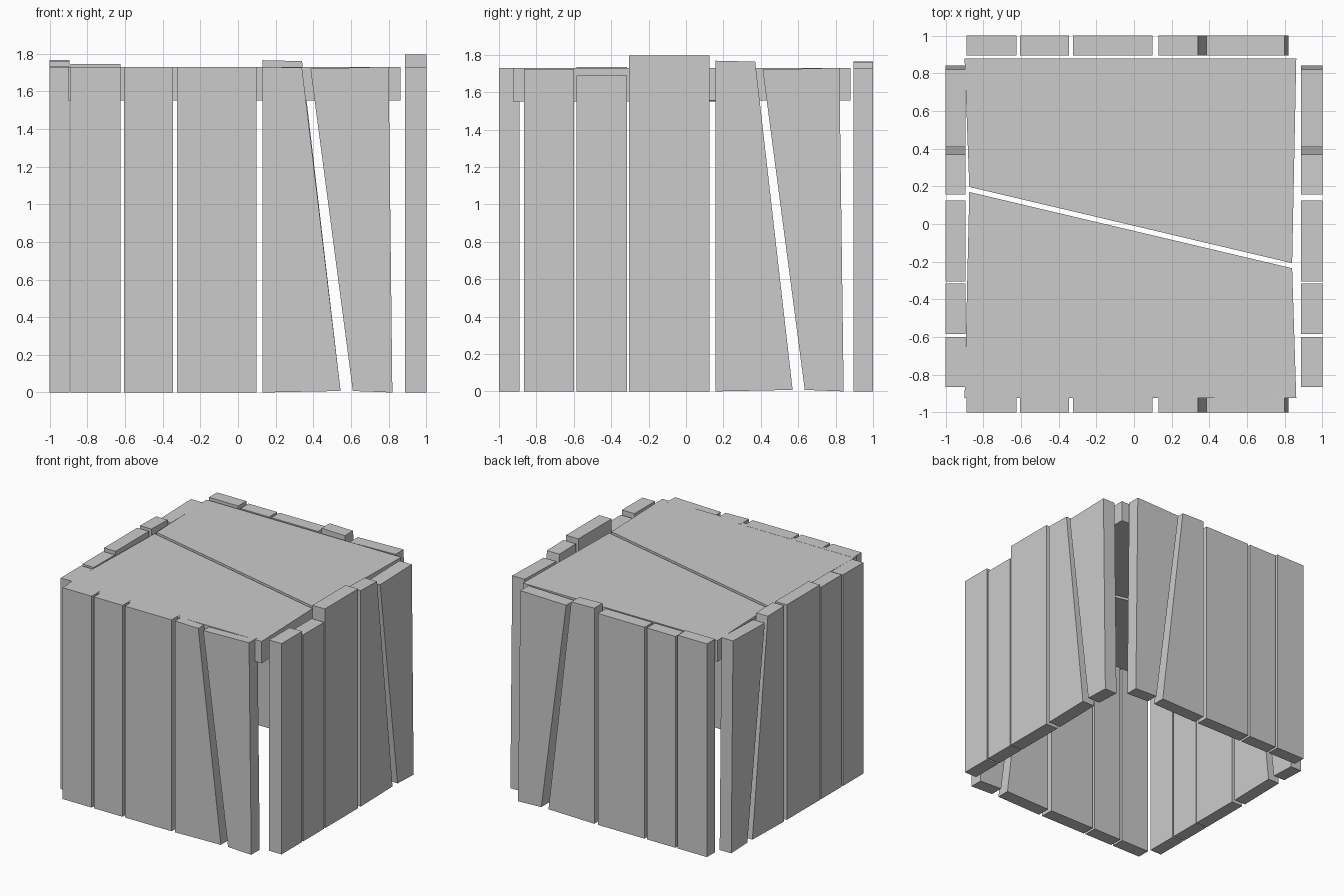
import bpy

if "Cube" in bpy.data.objects:
    bpy.data.objects.remove(bpy.data.objects["Cube"])

def prism(name, outline, lo, hi, place):
    """Extrude a flat outline from lo to hi; place maps (u, v, depth) to xyz."""
    n = len(outline)
    verts = [place(u, v, d) for d in (lo, hi) for u, v in outline]
    faces = [tuple(range(n))[::-1], tuple(range(n, 2 * n))]
    faces += [(i, (i + 1) % n, n + (i + 1) % n, n + i) for i in range(n)]
    mesh = bpy.data.meshes.new(name)
    mesh.from_pydata(verts, [], faces)
    # outward normals whichever way the outline was mapped
    import bmesh
    bm = bmesh.new()
    bm.from_mesh(mesh)
    bmesh.ops.recalc_face_normals(bm, faces=bm.faces)
    bm.to_mesh(mesh)
    bm.free()
    obj = bpy.data.objects.new(name, mesh)
    bpy.context.collection.objects.link(obj)

def wall(name, edges, tops, lo, hi, place):
    """Five planks: three straight ones, then two split by a slanted gap."""
    e = edges
    outlines = [[(a, 0), (b, 0), (b, t), (a, t)]
                for (a, b), t in zip(e[:3], tops)]
    (a, b_top, b_bot), (c_top, c_bot, d_top, d_bot) = e[3], e[4]
    outlines.append([(a, 0), (b_bot, 0.008), (b_top, tops[3] - 0.005), (a, tops[3])])
    outlines.append([(c_bot, 0.008), (d_bot, 0), (d_top, tops[4]), (c_top, tops[4] - 0.01)])
    for i, o in enumerate(outlines):
        prism(f"{name}_plank_{i + 1}", o, lo, hi, place)

along_x = lambda u, v, d: (u, d, v)
along_y = lambda u, v, d: (d, u, v)
flat = lambda u, v, d: (u, v, d)

fb = [(-0.89, -0.63), (-0.605, -0.345), (-0.325, 0.098),
      (0.13, 0.34, 0.545), (0.385, 0.61, 0.80, 0.82)]
lr = [(-0.865, -0.60), (-0.585, -0.315), (-0.305, 0.125),
      (0.158, 0.37, 0.57), (0.41, 0.635, 0.82, 0.843)]

# Plank walls
fb[0] = (-0.89, -0.625)
wall("front", fb, (1.73, 1.73, 1.73, 1.73, 1.73), -1.0, -0.89, along_x)
wall("back", fb, (1.745, 1.73, 1.73, 1.765, 1.73), 0.895, 1.0, along_x)
wall("left", lr, (1.728, 1.735, 1.76, 1.765, 1.73), -1.0, -0.895, along_y)
wall("right", lr, (1.725, 1.69, 1.795, 1.768, 1.73), 0.887, 1.0, along_y)

# Lid in two boards with a slanted split
prism("lid_front", [(-0.9, -0.925), (0.862, -0.925), (0.84, -0.235), (-0.875, 0.17)],
      1.55, 1.729, flat)
prism("lid_back", [(-0.875, 0.197), (0.84, -0.208), (0.862, 0.88), (-0.9, 0.88)],
      1.555, 1.729, flat)
